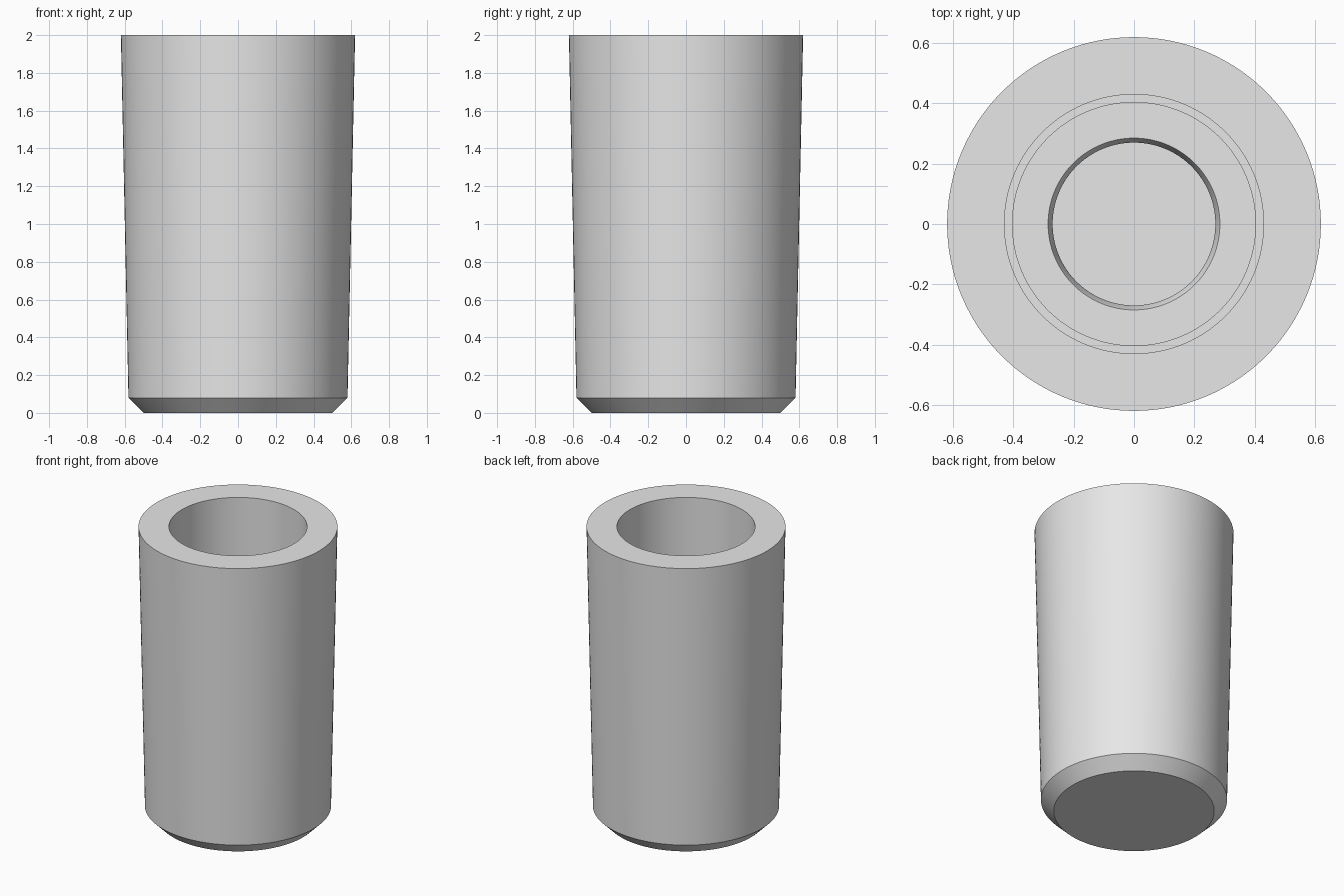
import bpy
import bmesh
import math

SEGMENTS = 128

cube = bpy.data.objects.get("Cube")
if cube:
    bpy.data.objects.remove(cube, do_unlink=True)


def make_material(name, color):
    mat = bpy.data.materials.new(name)
    mat.use_nodes = True
    mat.diffuse_color = color
    mat.node_tree.nodes["Principled BSDF"].inputs["Base Color"].default_value = color
    return mat


def lathe(name, profile, mat, closed=False):
    """Revolve an (r, z) profile around the z axis."""
    bm = bmesh.new()
    verts = [bm.verts.new((r, 0, z)) for r, z in profile]
    pairs = list(zip(verts, verts[1:]))
    if closed:
        pairs.append((verts[-1], verts[0]))
    edges = [bm.edges.new(pair) for pair in pairs]
    bmesh.ops.spin(bm, geom=verts + edges, cent=(0, 0, 0), axis=(0, 0, 1),
                   angle=math.tau, steps=SEGMENTS, use_merge=True)
    bmesh.ops.remove_doubles(bm, verts=bm.verts, dist=0.0001)
    bmesh.ops.recalc_face_normals(bm, faces=bm.faces)
    mesh = bpy.data.meshes.new(name)
    bm.to_mesh(mesh)
    bm.free()
    mesh.materials.append(mat)
    obj = bpy.data.objects.new(name, mesh)
    bpy.context.collection.objects.link(obj)
    bpy.ops.object.select_all(action="DESELECT")
    obj.select_set(True)
    bpy.context.view_layer.objects.active = obj
    bpy.ops.object.shade_smooth_by_angle(angle=math.radians(30))
    return obj


grey = make_material("light grey", (0.8, 0.8, 0.8, 1))

# Tapered body with a chamfered foot and a deep blind socket
FLOOR = 0.4
lathe("tapered_sleeve", [
    (0, 0), (0.5, 0), (0.58, 0.08), (0.62, 2),
    (0.43, 2), (0.43, FLOOR), (0, FLOOR),
], grey)

# Washer lying on the socket floor, with a slightly flared hole
lathe("socket_washer", [
    (0.27, FLOOR), (0.405, FLOOR), (0.405, FLOOR + 0.07),
    (0.285, FLOOR + 0.07), (0.27, FLOOR + 0.03),
], grey, closed=True)
